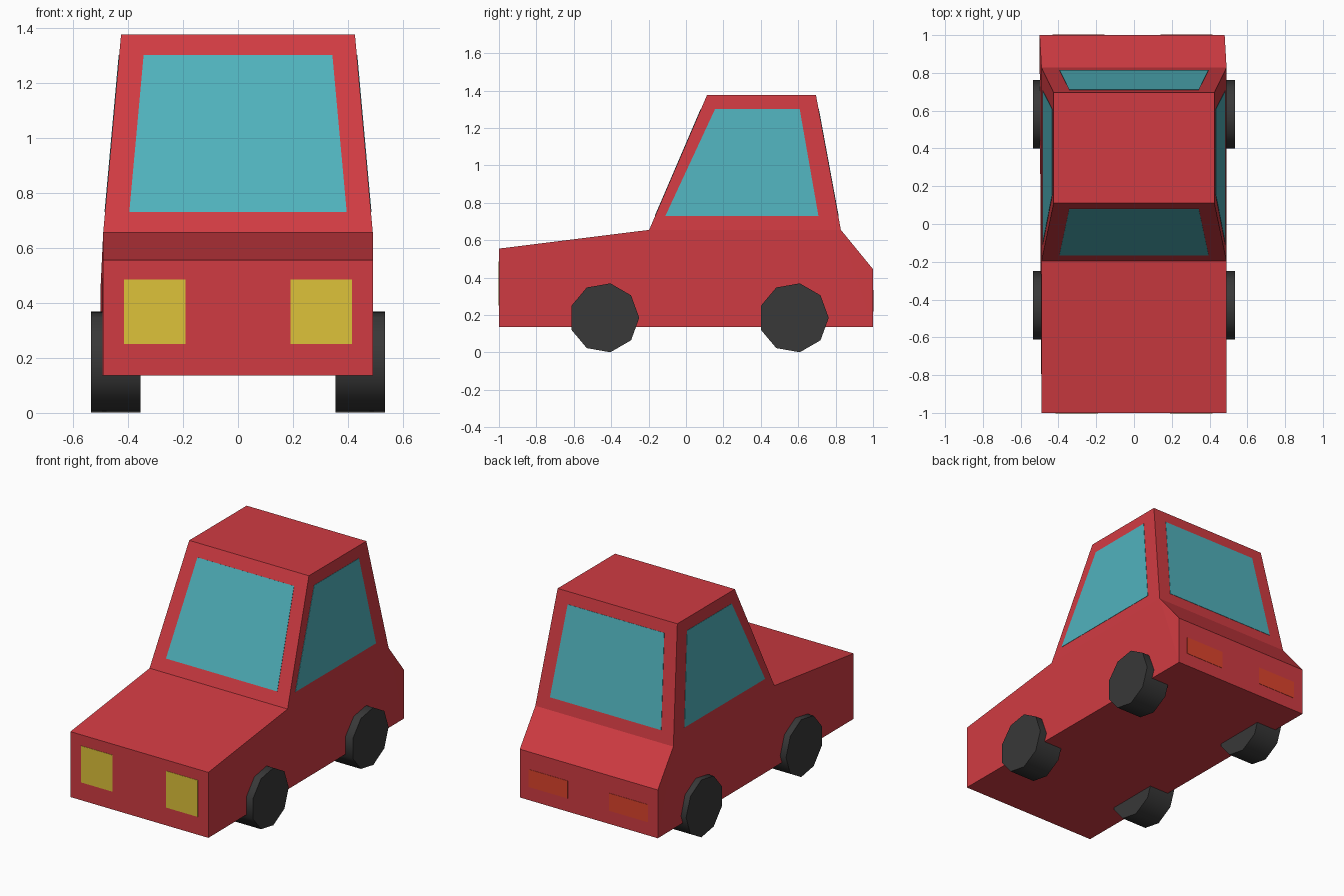
import bpy, bmesh, math
from mathutils import Vector, Matrix

if "Cube" in bpy.data.objects:
    bpy.data.objects.remove(bpy.data.objects["Cube"])


def material(name, rgb):
    m = bpy.data.materials.new(name)
    lin = [((c / 255 + 0.055) / 1.055) ** 2.4 for c in rgb]
    m.diffuse_color = (*lin, 1)
    m.use_nodes = True
    m.node_tree.nodes["Principled BSDF"].inputs["Base Color"].default_value = m.diffuse_color
    return m


RED = material("red paint", (208, 59, 66))
GLASS = material("teal glass", (80, 178, 188))
YELLOW = material("yellow headlight", (222, 194, 58))
ORANGE = material("orange tail light", (220, 68, 44))
RUBBER = material("dark rubber", (56, 56, 56))


def finish(name, bm, mat):
    bmesh.ops.recalc_face_normals(bm, faces=bm.faces)
    mesh = bpy.data.meshes.new(name)
    bm.to_mesh(mesh)
    bm.free()
    mesh.materials.append(mat)
    ob = bpy.data.objects.new(name, mesh)
    bpy.context.collection.objects.link(ob)
    return ob


def plate(name, points, outward, mat, thick=0.004):
    """Thin plate straddling the surface through the given points."""
    bm = bmesh.new()
    pts = [Vector(p) for p in points]
    n = (pts[1] - pts[0]).cross(pts[2] - pts[0]).normalized()
    if n.dot(Vector(outward)) < 0:
        n.negate()
    f = bm.faces.new([bm.verts.new(p - n * thick / 2) for p in pts])
    new = bmesh.ops.extrude_face_region(bm, geom=[f])["geom"]
    bmesh.ops.translate(bm, vec=n * thick,
                        verts=[v for v in new if isinstance(v, bmesh.types.BMVert)])
    return finish(name, bm, mat)


# Body and cabin: outline of (y, z, half width, sideways shift), tail slightly skewed
outline = [(-1, 0.135, 0.49, 0), (1, 0.135, 0.49, -0.01), (1, 0.445, 0.49, -0.01),
           (0.828, 0.655, 0.49, 0), (0.695, 1.375, 0.425, 0), (0.112, 1.375, 0.425, 0),
           (-0.197, 0.655, 0.49, 0), (-1, 0.555, 0.49, 0)]
bm = bmesh.new()
sides = [[bm.verts.new((s * w + dx, y, z)) for y, z, w, dx in outline] for s in (-1, 1)]
for i in range(len(outline)):
    j = (i + 1) % len(outline)
    bm.faces.new((sides[0][i], sides[0][j], sides[1][j], sides[1][i]))
for v in sides:
    bm.faces.new([v[i] for i in (0, 1, 3, 6, 7)])   # lower side
    bm.faces.new([v[i] for i in (1, 2, 3)])         # tail corner
    bm.faces.new([v[i] for i in (3, 4, 5, 6)])      # cabin side
finish("body", bm, RED)

# Windows lie on the sloping cabin planes
LOW, HIGH = 0.73, 1.30


def slope(z, a, b):
    return a + (b - a) * (z - 0.655) / 0.72


def end_window(name, base_y, roof_y, outward):
    yl, yh = slope(LOW, base_y, roof_y), slope(HIGH, base_y, roof_y)
    plate(name, [(-0.395, yl, LOW), (0.395, yl, LOW), (0.343, yh, HIGH), (-0.343, yh, HIGH)],
          outward, GLASS)


end_window("windshield", -0.197, 0.112, (0, -1, 0))
end_window("rear_window", 0.828, 0.695, (0, 1, 0))
xl, xh = slope(LOW, 0.49, 0.425), slope(HIGH, 0.49, 0.425)
for s, side in ((-1, "left"), (1, "right")):
    plate(side + "_window", [(s * xl, -0.11, LOW), (s * xl, 0.708, LOW),
                             (s * xh, 0.608, HIGH), (s * xh, 0.155, HIGH)], (s, 0, 0), GLASS)

    # Lights
    for name, y, x0, x1, dx, z0, z1, mat in (
            ("headlight", -1, 0.19, 0.415, 0, 0.25, 0.485, YELLOW),
            ("tail_light", 1, 0.147, 0.424, -0.008, 0.22, 0.333, ORANGE)):
        a, b = s * x0 + dx, s * x1 + dx
        plate(side + "_" + name, [(a, y, z0), (b, y, z0), (b, y, z1), (a, y, z1)],
              (0, y, 0), mat)

    # Wheels: nine-sided, one corner pointing to the back
    for end, y in (("front", -0.437), ("rear", 0.576)):
        bm = bmesh.new()
        rings = [[bm.verts.new((s * x, y + 0.187 * math.cos(math.tau * k / 9),
                                0.185 + 0.187 * math.sin(math.tau * k / 9)))
                  for k in range(9)] for x in (0.355, 0.535)]
        for r in rings:
            bm.faces.new(r)
        for k in range(9):
            j = (k + 1) % 9
            f = bm.faces.new((rings[0][k], rings[0][j], rings[1][j], rings[1][k]))
        wheel = finish(side + "_" + end + "_wheel", bm, RUBBER)
        bpy.ops.object.select_all(action="DESELECT")
        wheel.select_set(True)
        bpy.context.view_layer.objects.active = wheel
        bpy.ops.object.shade_smooth_by_angle(angle=math.radians(45))
